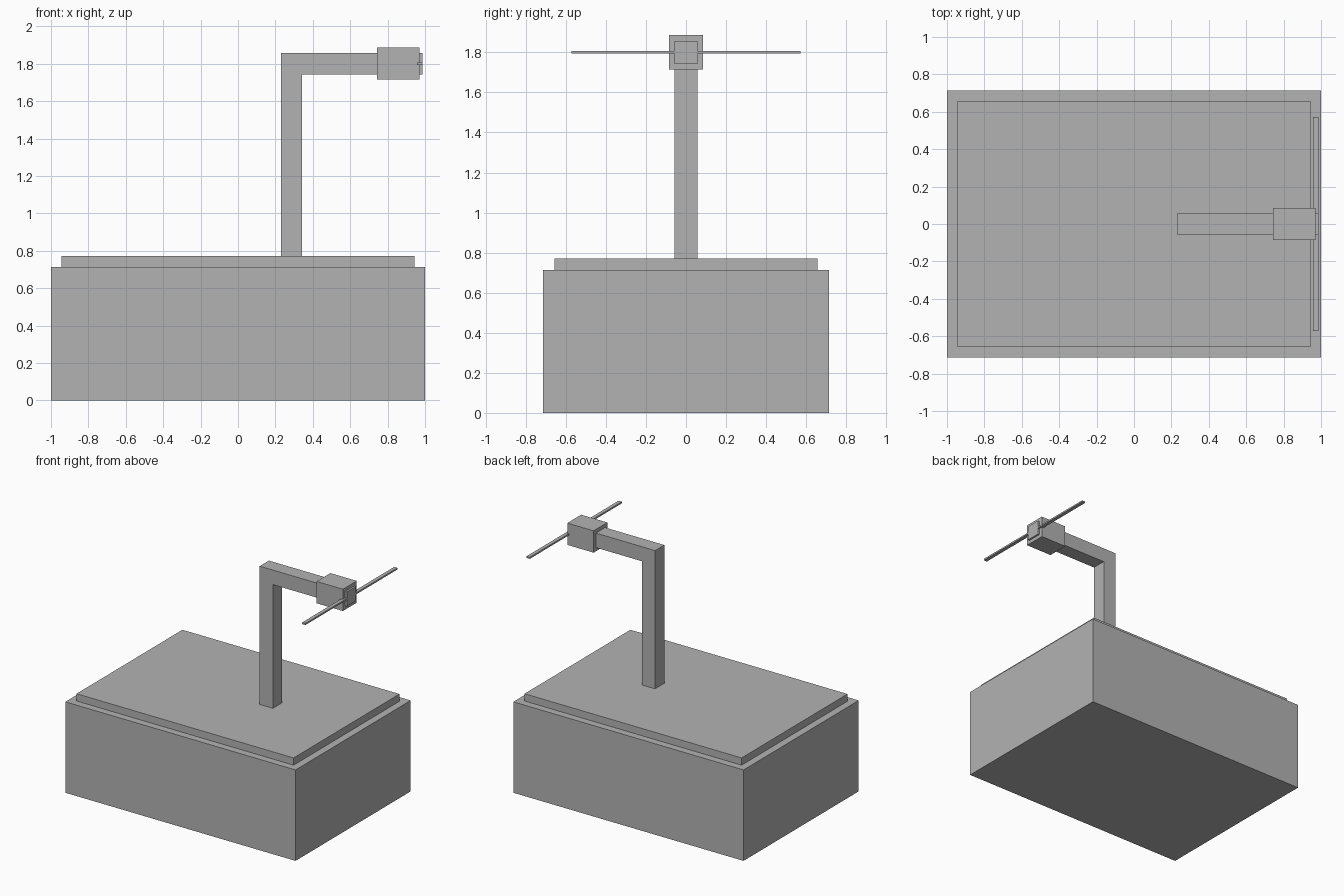
import bpy
import bmesh

if "Cube" in bpy.data.objects:
    bpy.data.objects.remove(bpy.data.objects["Cube"])

U = 2 / 35  # design module

grey = bpy.data.materials.new("neutral_grey")
grey.diffuse_color = (0.45, 0.45, 0.45, 1)
grey.use_nodes = True
grey.node_tree.nodes["Principled BSDF"].inputs["Base Color"].default_value = grey.diffuse_color


def finish(name, bm):
    bmesh.ops.recalc_face_normals(bm, faces=bm.faces)
    mesh = bpy.data.meshes.new(name)
    bm.to_mesh(mesh)
    bm.free()
    mesh.materials.append(grey)
    obj = bpy.data.objects.new(name, mesh)
    bpy.context.collection.objects.link(obj)
    return obj


def box(name, x, y, z):
    """Box from (min, max) ranges given in modules."""
    bm = bmesh.new()
    bmesh.ops.create_cube(bm, size=1)
    for v in bm.verts:
        v.co = [U * (r[0] + (c + 0.5) * (r[1] - r[0])) for c, r in zip(v.co, (x, y, z))]
    return finish(name, bm)


def extrude_profile(name, points, half_width):
    """Extrude an x-z outline along y, centred on y = 0."""
    bm = bmesh.new()
    face = bm.faces.new([bm.verts.new((U * x, -U * half_width, U * z)) for x, z in points])
    new = bmesh.ops.extrude_face_region(bm, geom=[face])["geom"]
    verts = [g for g in new if isinstance(g, bmesh.types.BMVert)]
    bmesh.ops.translate(bm, verts=verts, vec=(0, 2 * U * half_width, 0))
    return finish(name, bm)


# Base block and raised top slab
box("base_block", (-17.5, 17.5), (-12.5, 12.5), (0, 12.5))
box("top_slab", (-16.5, 16.5), (-11.5, 11.5), (12.5, 13.5))

# Upright post bending into a horizontal arm
extrude_profile("bent_arm", [(4, 13.5), (6, 13.5), (6, 30.5), (13, 30.5),
                             (13, 32.5), (4, 32.5)], 1)

# Head at the arm end, with a square hub and a thin cross bar
box("arm_head", (13, 17), (-1.5, 1.5), (30, 33))
box("hub_plate", (17, 17.25), (-1, 1), (30.5, 32.5))
box("cross_bar", (16.75, 17.25), (-10, 10), (31.39, 31.61))
